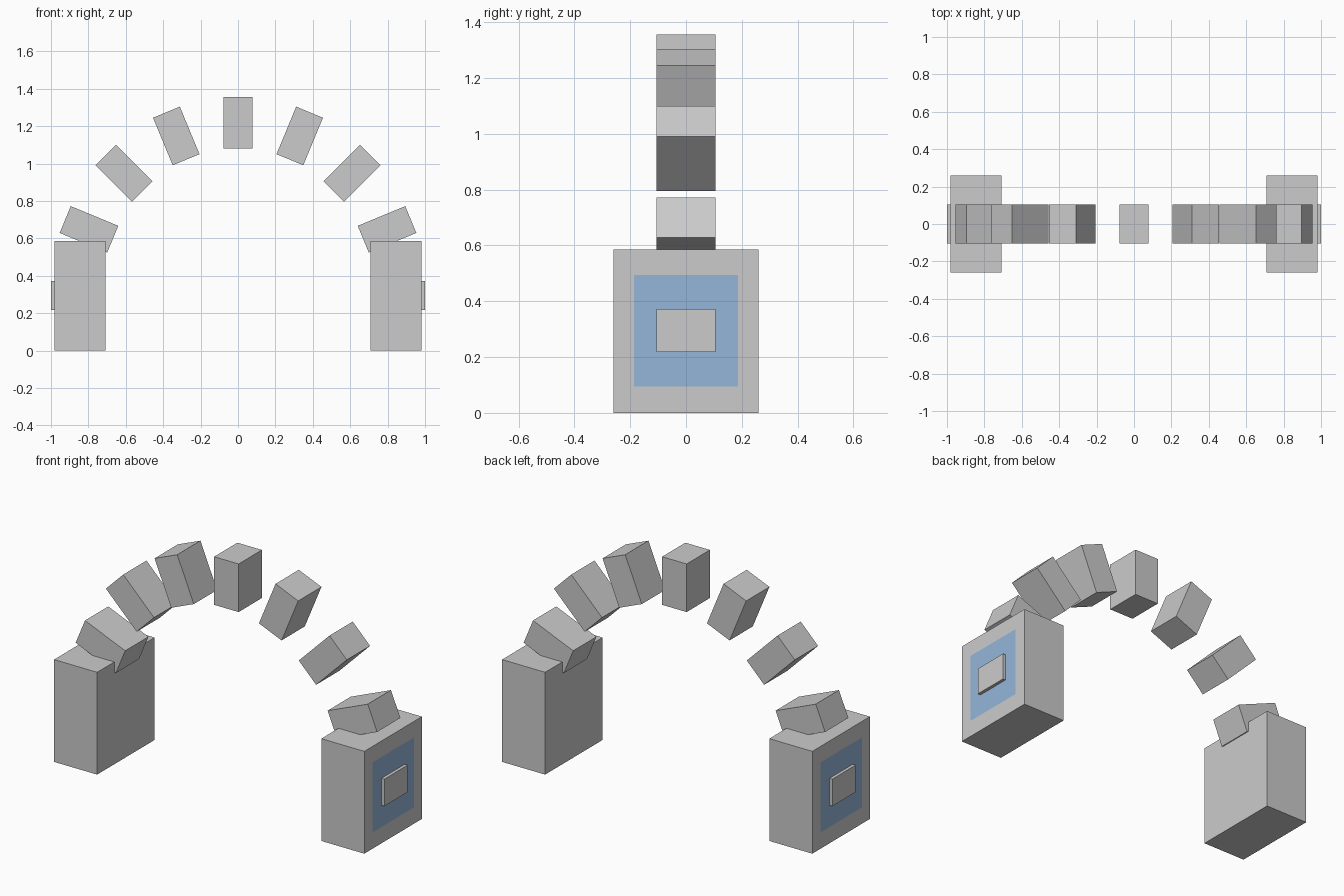
import bpy
from math import cos, sin, pi

if "Cube" in bpy.data.objects:
    bpy.data.objects.remove(bpy.data.objects["Cube"])


def box(name, size, loc, tilt=0.0):
    x, y, z = (s / 2 for s in size)
    verts = [(i * x, j * y, k * z) for i in (-1, 1) for j in (-1, 1) for k in (-1, 1)]
    faces = [(0, 1, 3, 2), (4, 6, 7, 5), (0, 4, 5, 1), (2, 3, 7, 6), (0, 2, 6, 4), (1, 5, 7, 3)]
    mesh = bpy.data.meshes.new(name)
    mesh.from_pydata(verts, [], faces)
    ob = bpy.data.objects.new(name, mesh)
    ob.location = loc
    ob.rotation_euler = (0, -tilt, 0)
    bpy.context.collection.objects.link(ob)
    return ob


blue = bpy.data.materials.new("panel_blue")
blue.diffuse_color = (0.30, 0.47, 0.70, 1)
blue.use_nodes = True
blue.node_tree.nodes["Principled BSDF"].inputs["Base Color"].default_value = blue.diffuse_color

# Arch stones, spaced evenly around a slightly tall half ellipse
CENTRE_Z, RX, RZ = 0.295, 0.8625, 0.923
for i in range(9):
    a = i * pi / 8
    box(f"arch_block_{i + 1}", (0.275, 0.21, 0.155),
        (RX * cos(a), 0, CENTRE_Z + RZ * sin(a)), a)

for side, label in ((-1, "left"), (1, "right")):
    # Pedestals enclosing the lowest stones
    box(f"{label}_pedestal", (0.272, 0.52, 0.585), (side * 0.845, 0, 0.2925))

    # Coloured panel lying on the outer face
    x = side * 0.982
    corners = [(x, -0.187, 0.094), (x, 0.187, 0.094), (x, 0.187, 0.494), (x, -0.187, 0.494)]
    mesh = bpy.data.meshes.new(f"{label}_panel")
    mesh.from_pydata(corners, [], [(0, 1, 2, 3) if side > 0 else (3, 2, 1, 0)])
    mesh.materials.append(blue)
    panel = bpy.data.objects.new(f"{label}_panel", mesh)
    bpy.context.collection.objects.link(panel)
